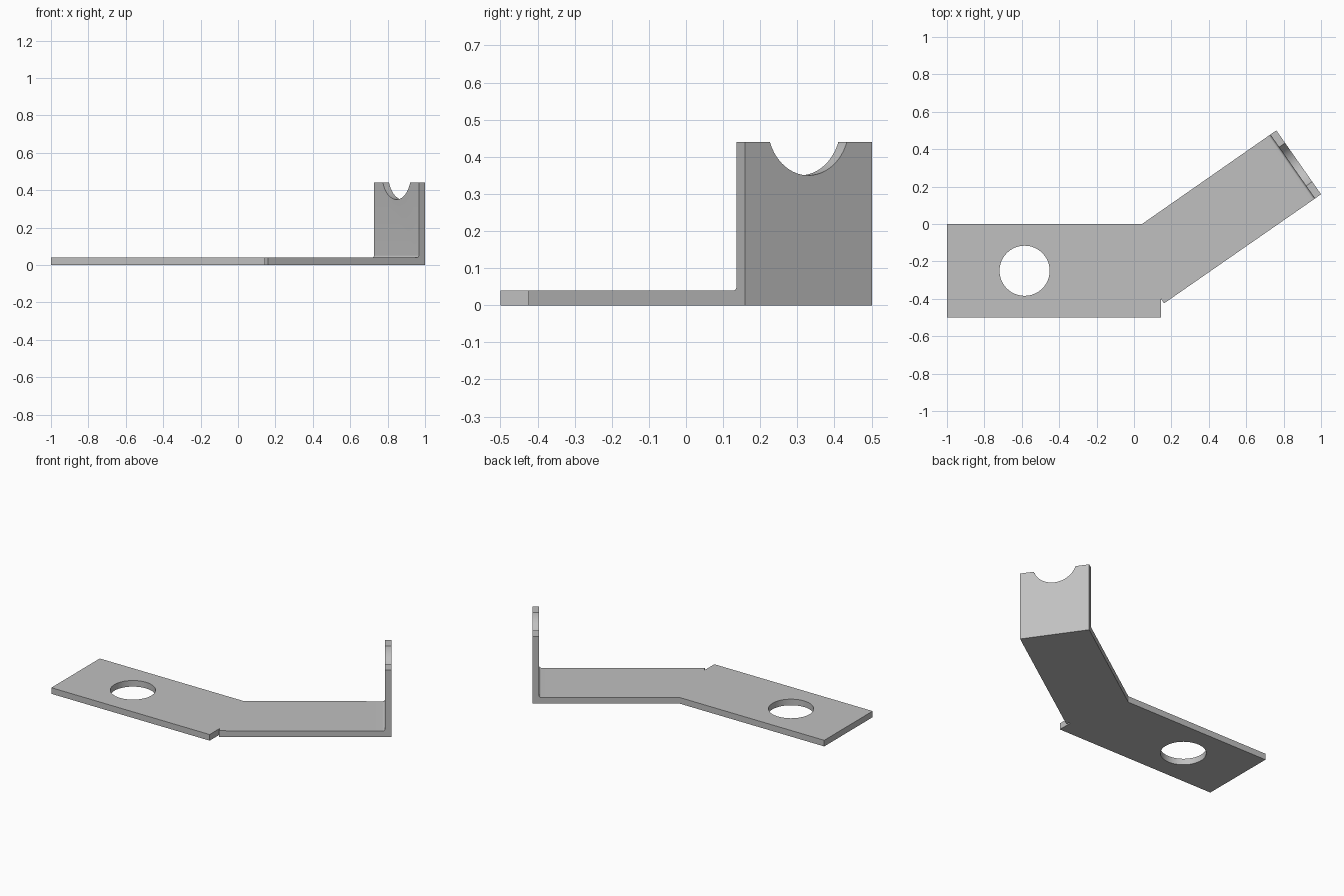
import bpy
import bmesh
import math
from mathutils import Matrix, Vector

if "Cube" in bpy.data.objects:
    bpy.data.objects.remove(bpy.data.objects["Cube"])

THICK = 0.04            # sheet thickness
HEIGHT = 0.44           # top of the upright tab
WIDTH = 0.417           # arm width
HOLE = 0.134            # radius of both round cuts
BEND = 0.012            # inner bend radius
ANGLE = math.radians(35)

along = Vector((math.cos(ANGLE), math.sin(ANGLE), 0))
across = Vector((-along.y, along.x, 0))
corner = Vector((1.0, 0.159, 0))    # outer front corner of the tab
FOOT = 0.1                          # length of arm belonging to the bent end

steel = bpy.data.materials.new("plain_grey")
steel.use_nodes = True
grey = (0.53, 0.53, 0.53, 1)
steel.diffuse_color = grey
steel.node_tree.nodes["Principled BSDF"].inputs["Base Color"].default_value = grey


def prism(name, points, shift):
    """Extrude a flat outline along a vector."""
    bm = bmesh.new()
    face = bm.faces.new([bm.verts.new(p) for p in points])
    new = bmesh.ops.extrude_face_region(bm, geom=[face])["geom"]
    bmesh.ops.translate(bm, vec=shift, verts=[v for v in new if isinstance(v, bmesh.types.BMVert)])
    bmesh.ops.recalc_face_normals(bm, faces=bm.faces)
    mesh = bpy.data.meshes.new(name)
    bm.to_mesh(mesh)
    bm.free()
    mesh.materials.append(steel)
    obj = bpy.data.objects.new(name, mesh)
    bpy.context.collection.objects.link(obj)
    return obj


def cylinder(name, centre, axis):
    """Round cutter centred on a point."""
    bpy.ops.mesh.primitive_cylinder_add(vertices=64, radius=HOLE, depth=0.3)
    obj = bpy.context.object
    obj.name = name
    turn = Vector((0, 0, 1)).rotation_difference(axis).to_matrix().to_4x4()
    obj.data.transform(Matrix.Translation(centre) @ turn)
    obj.data.materials.append(steel)
    return obj


def combine(target, other, operation):
    """Apply a boolean and remove the helper."""
    mod = target.modifiers.new("Boolean", "BOOLEAN")
    mod.operation = operation
    mod.solver = "EXACT"
    mod.object = other
    bpy.context.view_layer.objects.active = target
    bpy.ops.object.modifier_apply(modifier=mod.name)
    bpy.data.objects.remove(other)


# Flat plate with the angled arm and the relief notch
arm_end = corner - along * FOOT
outline = [(-1, -0.5), (0.145, -0.5), (0.145, -0.4), (0.161, -0.424),
           arm_end.xy, (arm_end + across * WIDTH).xy, (0.043, 0), (-1, 0)]
bracket = prism("bracket", [(x, y, 0) for x, y in outline], Vector((0, 0, THICK)))

# Bent end: L profile with a small inner radius
profile = [(-FOOT, 0), (0, 0), (0, HEIGHT), (-THICK, HEIGHT)]
for i in range(7):
    a = math.pi / 2 * i / 6
    profile.append((-THICK - BEND + BEND * math.cos(a), THICK + BEND - BEND * math.sin(a)))
profile.append((-FOOT, THICK))
tab = prism("upright_tab", [corner + along * s + Vector((0, 0, z)) for s, z in profile],
            across * WIDTH)
combine(bracket, tab, "UNION")

# Mounting hole and the rounded saddle in the tab
combine(bracket, cylinder("hole_cutter", Vector((-0.585, -0.25, 0)), Vector((0, 0, 1))),
        "DIFFERENCE")
saddle = corner + across * (WIDTH / 2) + Vector((0, 0, 0.35 + HOLE))
combine(bracket, cylinder("saddle_cutter", saddle, along), "DIFFERENCE")

# Smooth round cuts, sharp sheet edges
bpy.ops.object.select_all(action="DESELECT")
bracket.select_set(True)
bpy.context.view_layer.objects.active = bracket
bpy.ops.object.shade_smooth_by_angle(angle=math.radians(30))
